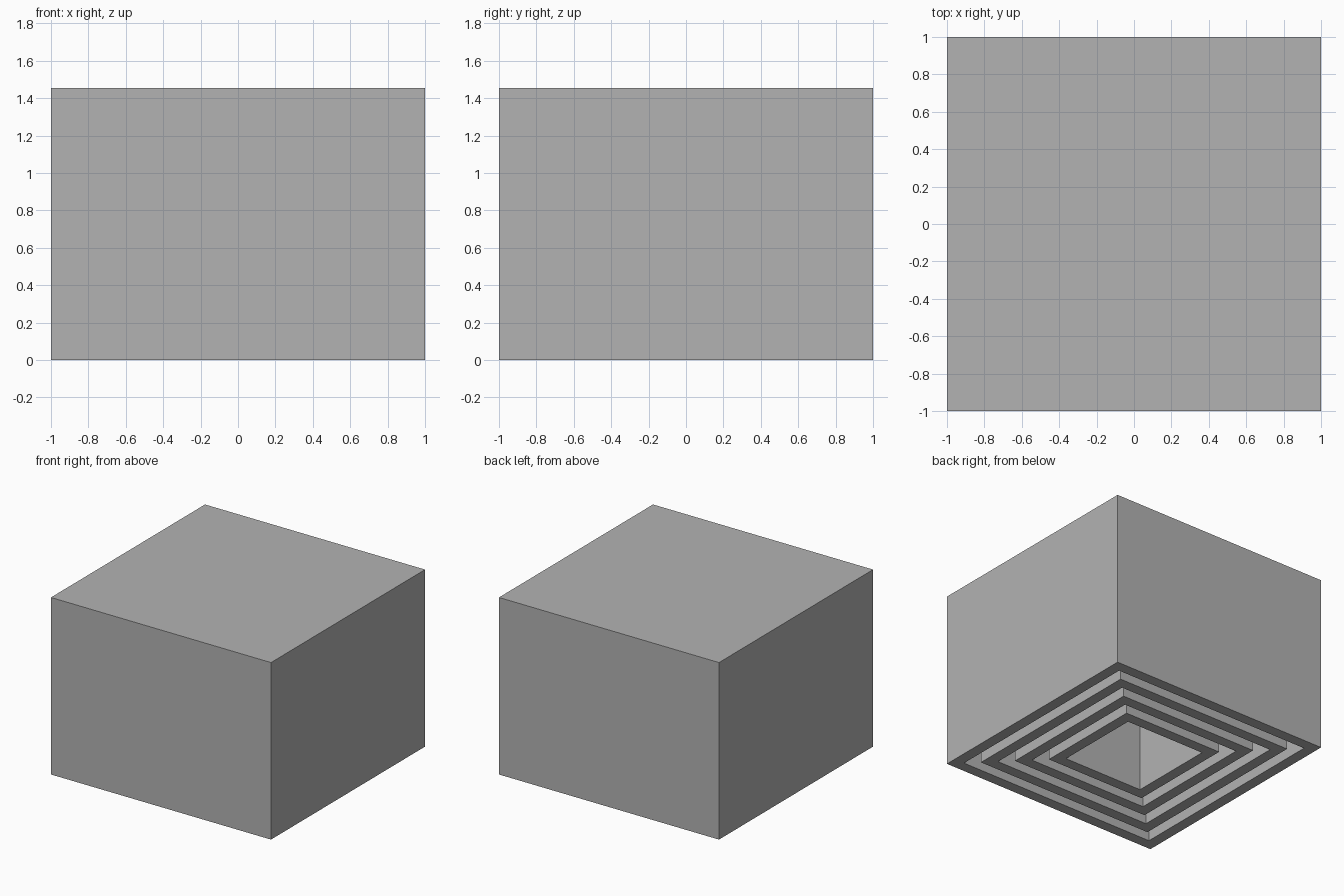
import bpy
import bmesh
from mathutils import Matrix, Vector

cube = bpy.data.objects.get("Cube")
if cube:
    bpy.data.objects.remove(cube, do_unlink=True)

UNIT = 1 / 11  # wall thickness, also the gap between boxes

grey = bpy.data.materials.new("plain_grey")
grey.use_nodes = True
colour = (0.45, 0.45, 0.45, 1)
grey.diffuse_color = colour
grey.node_tree.nodes["Principled BSDF"].inputs["Base Color"].default_value = colour


def open_box(name, half, height):
    """Hollow box with a closed top and an open underside."""
    bm = bmesh.new()
    bmesh.ops.create_cube(bm, size=1)
    size = Vector((2 * half, 2 * half, height))
    bmesh.ops.transform(bm, verts=bm.verts, matrix=Matrix.Translation((0, 0, height / 2))
                        @ Matrix.Diagonal(size).to_4x4())
    # Inset the underside into a rim, then push the middle up as a cavity
    bm.normal_update()
    floor = min(bm.faces, key=lambda f: f.calc_center_median().z)
    bmesh.ops.inset_region(bm, faces=[floor], thickness=UNIT, use_even_offset=True)
    cavity = bmesh.ops.extrude_discrete_faces(bm, faces=[floor])["faces"][0]
    bmesh.ops.translate(bm, verts=cavity.verts, vec=(0, 0, height - UNIT))
    bmesh.ops.recalc_face_normals(bm, faces=bm.faces)
    mesh = bpy.data.meshes.new(name)
    bm.to_mesh(mesh)
    bm.free()
    mesh.materials.append(grey)
    bpy.context.collection.objects.link(bpy.data.objects.new(name, mesh))


# Four boxes nested inside one another, all standing on the ground
names = ["outer_box", "second_box", "third_box", "inner_box"]
for i, name in enumerate(names):
    open_box(name, (11 - 2 * i) * UNIT, (16 - 2 * i) * UNIT)
